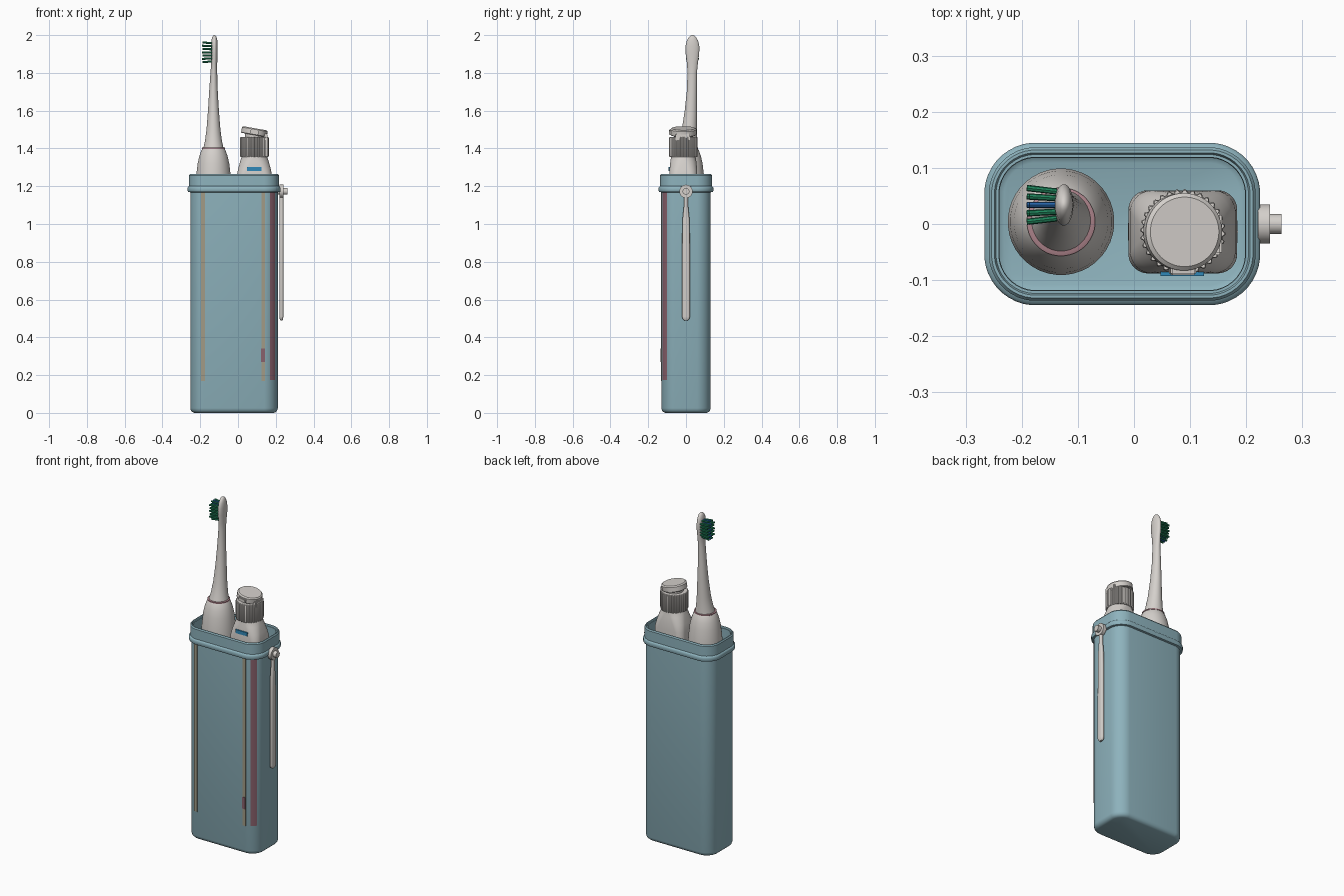
import bpy, bmesh, math
from mathutils import Matrix, Vector

cube = bpy.data.objects.get("Cube")
if cube:
    bpy.data.objects.remove(cube, do_unlink=True)


def material(name, rgb):
    m = bpy.data.materials.new(name)
    m.use_nodes = True
    m.diffuse_color = (*rgb, 1)
    m.node_tree.nodes["Principled BSDF"].inputs["Base Color"].default_value = (*rgb, 1)
    return m


TEAL = material("soft_teal", (0.27, 0.45, 0.51))
IVORY = material("warm_white", (0.66, 0.63, 0.60))
GREEN = material("bristle_green", (0.015, 0.24, 0.11))
BLUE = material("bristle_blue", (0.02, 0.13, 0.40))
LABEL = material("label_blue", (0.03, 0.25, 0.48))
SAND = material("faded_orange", (0.36, 0.33, 0.24))
ROSE = material("faded_red", (0.25, 0.12, 0.15))
PINK = material("seal_pink", (0.42, 0.23, 0.26))


def finish(name, bm, mat, angle=35):
    bmesh.ops.recalc_face_normals(bm, faces=bm.faces)
    me = bpy.data.meshes.new(name)
    bm.to_mesh(me)
    bm.free()
    me.materials.append(mat)
    ob = bpy.data.objects.new(name, me)
    bpy.context.collection.objects.link(ob)
    for o in bpy.context.selected_objects:
        o.select_set(False)
    ob.select_set(True)
    bpy.context.view_layer.objects.active = ob
    bpy.ops.object.shade_smooth_by_angle(angle=math.radians(angle))
    return ob


def outline(cx, cy, hx, hy, r, seg):
    """Rounded rectangle; a large radius gives an ellipse."""
    rx, ry = min(r, hx), min(r, hy)
    pts = []
    for q, (sx, sy) in enumerate(((1, 1), (-1, 1), (-1, -1), (1, -1))):
        for i in range(seg):
            a = math.pi / 2 * (q + (i + 0.5) / seg)
            pts.append((cx + sx * (hx - rx) + rx * math.cos(a),
                        cy + sy * (hy - ry) + ry * math.sin(a)))
    return pts


def loft(name, sections, mat, seg=10, bottom=True, top=True, flute=0.0):
    """Skin stacked outlines; each section is z, cx, cy, hx, hy, radius."""
    bm = bmesh.new()
    rings = []
    for z, cx, cy, hx, hy, r in sections:
        ring = []
        for i, (x, y) in enumerate(outline(cx, cy, hx, hy, r, seg)):
            k = 1 - flute if i % 4 < 2 else 1
            ring.append(bm.verts.new((cx + (x - cx) * k, cy + (y - cy) * k, z)))
        rings.append(ring)
    n = len(rings[0])
    for a, b in zip(rings, rings[1:]):
        for i in range(n):
            j = (i + 1) % n
            bm.faces.new((a[i], a[j], b[j], b[i]))
    if bottom:
        bm.faces.new(rings[0][::-1])
    if top:
        bm.faces.new(rings[-1])
    return finish(name, bm, mat)


def lathe(name, x, y, profile, mat, **kw):
    return loft(name, [(z, x, y, r, r, r) for z, r in profile], mat, **kw)


def box(name, lo, hi, mat, bevel=0.0):
    bm = bmesh.new()
    lo, hi = Vector(lo), Vector(hi)
    bmesh.ops.create_cube(bm, size=1, matrix=Matrix.Translation((lo + hi) / 2)
                          @ Matrix.Diagonal((*(hi - lo), 1)))
    if bevel:
        bmesh.ops.bevel(bm, geom=bm.edges[:], offset=bevel, segments=2, affect='EDGES')
    return finish(name, bm, mat)


def rod(bm, start, end, radius, sides):
    start, end = Vector(start), Vector(end)
    d = end - start
    mtx = Matrix.Translation((start + end) / 2) @ d.to_track_quat('Z', 'Y').to_matrix().to_4x4()
    bmesh.ops.create_cone(bm, cap_ends=True, segments=sides, radius1=radius,
                          radius2=radius, depth=d.length, matrix=mtx)


# Case: open shell with flange, collar and folded lip
CX, HX, HY, R = -0.021, 0.232, 0.131, 0.078
steps = [(0, -0.022), (0.004, -0.012), (0.012, -0.004), (0.025, 0), (1.168, 0),
         (1.17, 0.011), (1.175, 0.014), (1.192, 0.014), (1.197, 0.011), (1.2, 0.006),
         (1.258, 0.006), (1.265, 0.001), (1.265, -0.004), (1.258, -0.007),
         (1.258, -0.012), (1.1, -0.013)]
loft("case", [(z, CX, 0, HX + d, HY + d, R + d) for z, d in steps], TEAL, top=False)

# Painted stripes on the front
for i, x in enumerate((-0.186, 0.134)):
    box(f"front_stripe_{i + 1}", (x - 0.01, -HY - 0.002, 0.17), (x + 0.01, -HY + 0.002, 1.167), SAND)
box("stripe_mark", (0.122, -HY - 0.004, 0.27), (0.142, -HY + 0.002, 0.34), ROSE)

# Stripe wrapped around the front corner
bm = bmesh.new()
cols = []
for i in range(6):
    a = math.radians(-62 + 5 * i)
    x, y = CX + HX - R + (R + 0.002) * math.cos(a), R - HY + (R + 0.002) * math.sin(a)
    cols.append([bm.verts.new((x, y, z)) for z in (0.175, 1.167)])
for a, b in zip(cols, cols[1:]):
    bm.faces.new((a[0], b[0], b[1], a[1]))
corner = finish("corner_stripe", bm, ROSE)

# Hanging strap with its disc and peg
loft("strap", [(z, 0.23, 0, hx, hy, 0.009) for z, hx, hy in
               ((0.49, 0.006, 0.010), (0.497, 0.009, 0.018), (0.51, 0.010, 0.021),
                (0.95, 0.010, 0.020), (1.03, 0.010, 0.018), (1.09, 0.010, 0.012),
                (1.16, 0.010, 0.011))], IVORY, seg=5)
for name, x0, x1, r in (("strap_disc", 0.221, 0.242, 0.035), ("strap_peg", 0.2, 0.263, 0.018)):
    bm = bmesh.new()
    rod(bm, (x0, 0, 1.173), (x1, 0, 1.173), r, 32)
    finish(name, bm, IVORY)

# Toothbrush handle, seal ring and neck
BX = -0.13
lathe("brush_handle", BX, 0.004, [(0.1, 0.06), (0.13, 0.075), (0.7, 0.085), (1.1, 0.095),
      (1.2, 0.095), (1.26, 0.091), (1.32, 0.084), (1.36, 0.075), (1.39, 0.064), (1.398, 0.059)], IVORY)
lathe("seal_ring", BX, 0.004, [(1.396, 0.058), (1.398, 0.061), (1.404, 0.061), (1.406, 0.056)], PINK)
loft("brush_neck", [(z, x, y, hx, hy, 0.1) for z, x, y, hx, hy in
     ((1.404, BX, 0.006, 0.053, 0.055), (1.44, BX, 0.011, 0.045, 0.048),
      (1.5, BX, 0.018, 0.037, 0.040), (1.6, BX, 0.026, 0.029, 0.033),
      (1.7, BX, 0.031, 0.023, 0.027), (1.8, -0.128, 0.033, 0.018, 0.025),
      (1.85, -0.126, 0.034, 0.016, 0.029), (1.9, -0.125, 0.034, 0.017, 0.036),
      (1.94, -0.125, 0.034, 0.017, 0.037), (1.97, -0.125, 0.034, 0.016, 0.030),
      (1.988, -0.125, 0.034, 0.012, 0.020), (1.997, -0.125, 0.034, 0.007, 0.010),
      (2.0, -0.125, 0.034, 0.002, 0.003))], IVORY, seg=8)

# Bristle tufts, blue down the middle and green around
tufts = {"green_bristles": (GREEN, bmesh.new()), "blue_bristles": (BLUE, bmesh.new())}
for row in range(-3, 4):
    for col in range(-2, 3):
        if abs(row) == 3 and abs(col) == 2:
            continue
        key = "blue_bristles" if col == 0 and abs(row) < 4 else "green_bristles"
        y, z = 0.034 + 0.012 * col, 1.909 + 0.016 * row
        rod(tufts[key][1], (-0.138, y, z),
            (-0.191 + 0.004 * (row % 2), y + 0.003 * col, z + 0.0015 * row), 0.0055, 8)
for name, (mat, bm) in tufts.items():
    finish(name, bm, mat)

# Paste tube, pinched at the foot
TX, TY = 0.087, -0.014
loft("paste_tube", [(z, TX, TY, hx, hy, r) for z, hx, hy, r in
     ((0.15, 0.098, 0.006, 0.005), (0.25, 0.098, 0.010, 0.01), (0.7, 0.097, 0.05, 0.03),
      (1.15, 0.097, 0.074, 0.035), (1.25, 0.094, 0.074, 0.04), (1.29, 0.087, 0.073, 0.05),
      (1.33, 0.076, 0.069, 0.06), (1.35, 0.070, 0.066, 0.066), (1.37, 0.064, 0.064, 0.064))], IVORY)
box("tube_label", (0.047, TY - 0.079, 1.281), (0.125, TY - 0.070, 1.302), LABEL).rotation_euler = (0, 0, 0)

# Ridged cap with tilted flip lid
lathe("cap", TX, TY, [(1.355, 0.074), (1.36, 0.076), (1.455, 0.076), (1.46, 0.074)],
      IVORY, seg=32, flute=0.06)
lid = lathe("lid", 0, 0, [(-0.018, 0.066), (-0.015, 0.069), (0.012, 0.069), (0.018, 0.062)], IVORY, seg=12)
tab = box("lid_tab", (-0.023, -0.077, -0.014), (0.023, -0.055, 0.008), IVORY, 0.003)
for part in (lid, tab):
    part.location = (TX, TY, 1.489)
    part.rotation_euler = (0, math.radians(10), 0)
lathe("cap_spout", TX, TY, [(1.455, 0.05), (1.482, 0.05)], IVORY)
box("lid_hinge", (0.135, -0.055, 1.44), (0.157, 0.02, 1.478), IVORY, 0.004)
